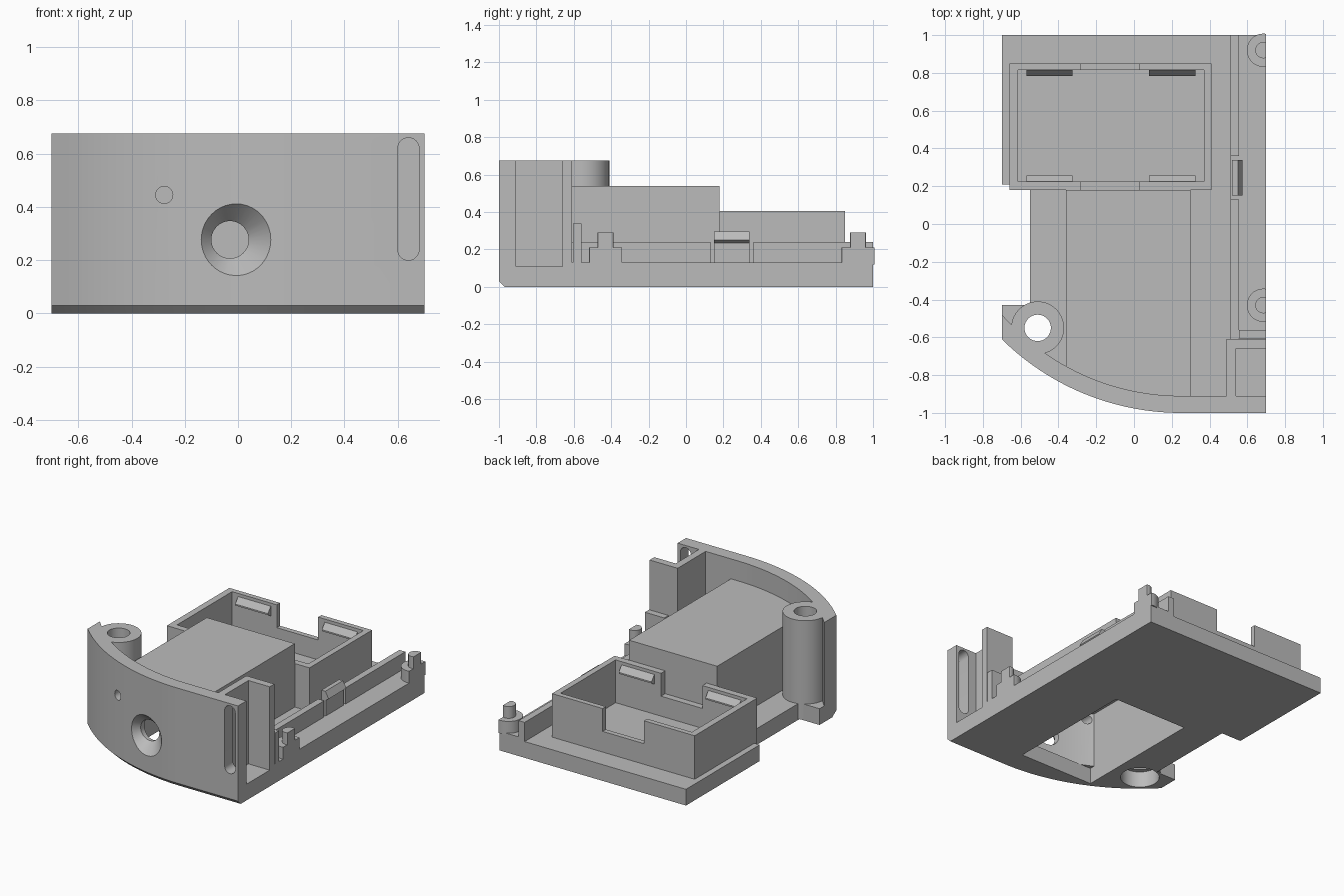
import bpy, bmesh, math
from mathutils import Matrix

if "Cube" in bpy.data.objects:
    bpy.data.objects.remove(bpy.data.objects["Cube"])

grey = bpy.data.materials.new("plain grey plastic")
grey.use_nodes = True
GREY = (0.5, 0.5, 0.5, 1)
grey.diffuse_color = GREY
grey.node_tree.nodes["Principled BSDF"].inputs["Base Color"].default_value = GREY

FLOOR, TOP = 0.11, 0.675
ARC_X, ARC_Y, ARC_R = 0.25, 0.352, 1.352


def finish(name, bm):
    bmesh.ops.recalc_face_normals(bm, faces=bm.faces)
    mesh = bpy.data.meshes.new(name)
    bm.to_mesh(mesh)
    bm.free()
    mesh.materials.append(grey)
    ob = bpy.data.objects.new(name, mesh)
    bpy.context.collection.objects.link(ob)
    return ob


def loft(name, rings):
    """Skin a stack of equal length point rings and cap both ends."""
    bm = bmesh.new()
    loops = [[bm.verts.new(p) for p in ring] for ring in rings]
    n = len(loops[0])
    for a, b in zip(loops, loops[1:]):
        for i in range(n):
            j = (i + 1) % n
            bm.faces.new((a[i], a[j], b[j], b[i]))
    bm.faces.new(loops[0])
    bm.faces.new(loops[-1])
    return finish(name, bm)


def prism(name, outline, z0, z1):
    return loft(name, [[(x, y, z) for x, y in outline] for z in (z0, z1)])


def box(name, x0, x1, y0, y1, z0, z1):
    return prism(name, [(x0, y0), (x1, y0), (x1, y1), (x0, y1)], z0, z1)


def cylinder(name, x, y, r, z0, z1, n=40):
    pts = [(x + r * math.cos(math.tau * i / n), y + r * math.sin(math.tau * i / n)) for i in range(n)]
    return prism(name, pts, z0, z1)


def lathe_y(name, x, z, stations, n=40):
    """Round body along y from (y, radius) stations."""
    return loft(name, [[(x + r * math.cos(math.tau * i / n), y, z + r * math.sin(math.tau * i / n))
                        for i in range(n)] for y, r in stations])


def cut(ob, *cutters):
    for c in cutters:
        c.hide_render = True
        mod = ob.modifiers.new("cut", "BOOLEAN")
        mod.operation, mod.solver, mod.object = "DIFFERENCE", "EXACT", c
        bpy.context.view_layer.objects.active = ob
        bpy.ops.object.modifier_apply(modifier=mod.name)
        bpy.data.objects.remove(c)


def front_arc(inset, n=28):
    """Curved front edge from the -x side to the +x corner."""
    r = ARC_R - inset
    a0 = math.asin((ARC_X + 0.7) / r)
    pts = [(ARC_X - r * math.sin(a0 * (1 - i / n)), ARC_Y - r * math.cos(a0 * (1 - i / n)))
           for i in range(n + 1)]
    return pts + [(0.7, ARC_Y - r)]


# base plate with chamfered front edge, side notch, bottom opening and screw hole
back = [(0.7, 1), (-0.7, 1)]
base = loft("base_plate", [[(x, y, z) for x, y in front_arc(inset) + back]
                           for inset, z in ((0.03, 0), (0, 0.03), (0, FLOOR))])
cut(base,
    box("notch_cutter", -0.9, -0.55, -0.43, 0.21, -0.1, 0.3),
    box("opening_cutter", -0.32, 0.24, -0.81, 0.11, -0.1, 0.3),
    cylinder("bore_cutter", -0.51, -0.55, 0.122, -0.1, 0.3))

# curved front wall with countersunk hole, pin hole and rounded slot
wall = prism("front_wall", front_arc(0) + front_arc(0.09)[::-1], FLOOR, TOP)
slot = []
for centre, start in ((0.62, 0), (0.24, math.pi)):
    for i in range(13):
        a = start + math.pi * i / 12
        slot.append((0.64 + 0.04 * math.cos(a), centre + 0.04 * math.sin(a)))
cut(wall,
    lathe_y("cone_cutter", -0.03, 0.277, [(-1.05, 0.203), (-0.9, 0.07), (-0.8, 0.07)]),
    lathe_y("pin_cutter", -0.277, 0.445, [(-1.1, 0.032), (-0.6, 0.032)]),
    loft("slot_cutter", [[(x, y, z) for x, z in slot] for y in (-1.1, -0.88)]))

# hollow central housing, open underneath
housing = prism("central_housing", [(-0.36, 0.18), (-0.36, -0.8), (-0.2, -0.87), (0, -0.93),
                                    (0.3, -0.95), (0.3, 0.18)], FLOOR, 0.54)
cut(housing, box("cavity_cutter", -0.32, 0.24, -1.1, 0.11, 0, 0.49))

# screw pillar
pillar = cylinder("screw_pillar", -0.51, -0.55, 0.14, 0, TOP)
cut(pillar, cylinder("bore_cutter", -0.51, -0.55, 0.122, -0.1, 0.2),
    cylinder("hole_cutter", -0.51, -0.55, 0.07, 0.1, 0.9))
# trim the part of the pillar that would show through the plate's chamfer
cut(pillar, box("trim_cutter", -0.9, -0.2, -0.9, -0.2, -0.1, 0.005))

# open rear tray with lowered middles in its long walls
tray = box("rear_tray", -0.66, 0.41, 0.18, 0.85, FLOOR - 0.01, 0.405)
cut(tray, box("inner_cutter", -0.615, 0.37, 0.225, 0.815, 0.115, 0.6),
    box("gap_cutter", -0.28, 0.03, 0.1, 0.95, 0.25, 0.6))

# snap wedges inside the tray
for side, y, d in (("front", 0.22, 1), ("back", 0.82, -1)):
    for label, x in (("right", -0.57), ("left", 0.08)):
        profile = [(y, 0.39), (y + d * 0.036, 0.345), (y + d * 0.036, 0.335), (y, 0.315)]
        loft(f"{side}_{label}_snap", [[(px, py, pz) for py, pz in profile] for px in (x, x + 0.245)])

# corner pocket walls beside the slot
box("pocket_side_wall", 0.49, 0.54, -0.92, -0.61, FLOOR, TOP)
box("pocket_back_wall", 0.49, 0.7, -0.66, -0.61, FLOOR, TOP)
box("pocket_stop", 0.555, 0.7, -0.605, -0.56, FLOOR, 0.34)

# side ledge and rail with a gap for the latch
box("side_ledge", 0.51, 0.7, -0.61, 1, FLOOR - 0.01, 0.13)
rail = box("side_rail", 0.51, 0.555, -0.61, 1, FLOOR, 0.24)
cut(rail, box("latch_gap_cutter", 0.4, 0.7, 0.13, 0.36, 0.13, 0.5))
latch = [(0.52, 0.12), (0.555, 0.12), (0.555, 0.235), (0.575, 0.25), (0.55, 0.295), (0.52, 0.295)]
loft("side_latch", [[(x, y, z) for x, z in latch] for y in (0.15, 0.34)])

# locating posts cropped flush with the open side
for label, y in (("front", -0.43), ("back", 0.92)):
    for part, r, z1 in (("post", 0.088, 0.21), ("peg", 0.043, 0.29)):
        post = cylinder(f"{label}_{part}", 0.685, y, r, 0.12, z1, 32)
        cut(post, box("crop_cutter", 0.7, 0.9, y - 0.2, y + 0.2, 0, 0.5))

# smooth round surfaces, keep corners crisp
bpy.ops.object.select_all(action="DESELECT")
for ob in bpy.context.scene.objects:
    if ob.type == "MESH":
        ob.select_set(True)
        bpy.context.view_layer.objects.active = ob
bpy.ops.object.shade_smooth_by_angle(angle=math.radians(30))
